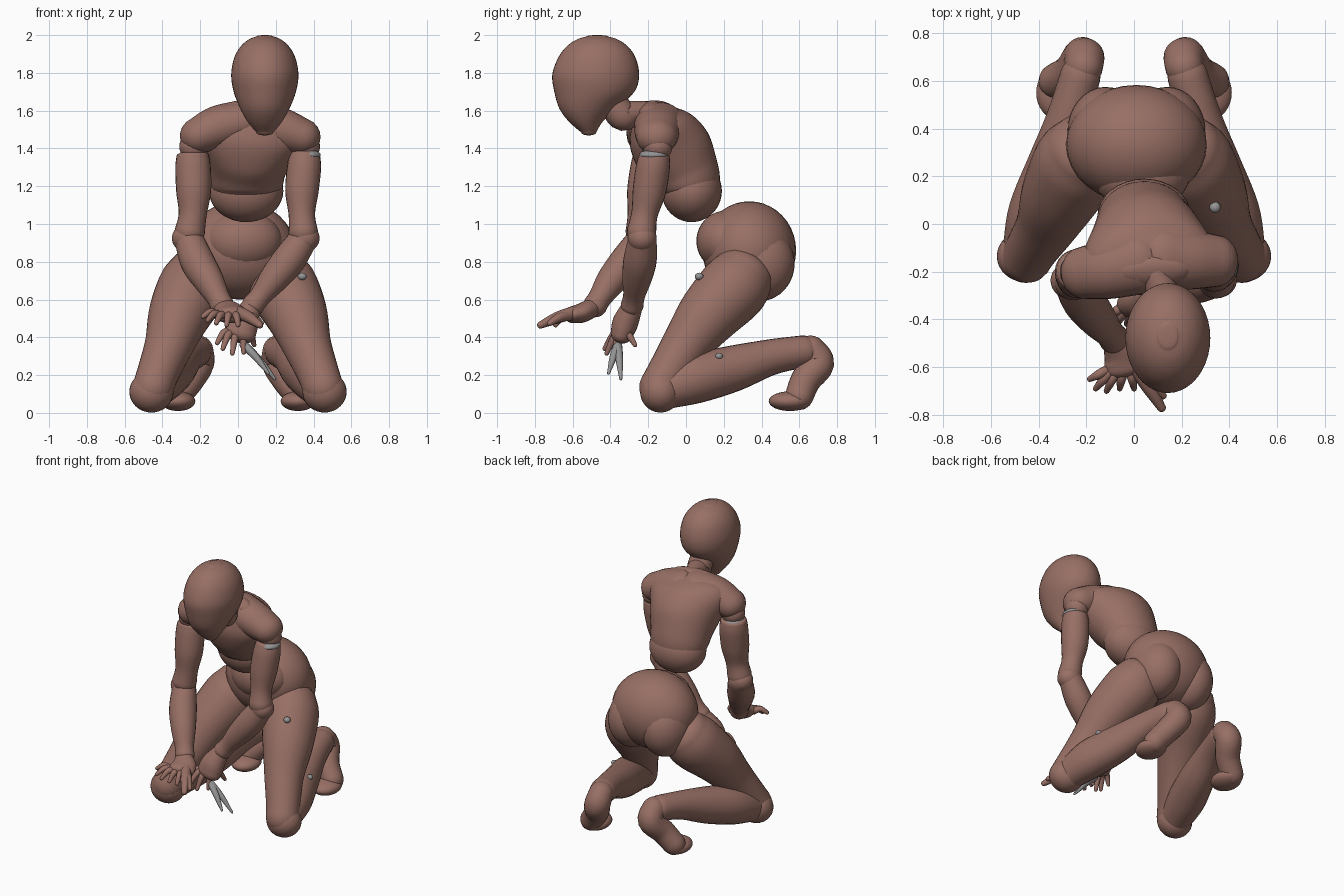
import bpy, bmesh, math
from mathutils import Vector


def material(name, rgb):
    m = bpy.data.materials.new(name)
    m.diffuse_color = (*rgb, 1)
    return m


SKIN = material("brown clay", (0.312, 0.160, 0.129))
GREY = material("grey metal", (0.30, 0.30, 0.30))


def finish(name, bm, mat):
    bmesh.ops.recalc_face_normals(bm, faces=bm.faces)
    me = bpy.data.meshes.new(name)
    bm.to_mesh(me)
    bm.free()
    me.materials.append(mat)
    for p in me.polygons:
        p.use_smooth = True
    ob = bpy.data.objects.new(name, me)
    bpy.context.collection.objects.link(ob)
    return ob


def ball(name, c, r, mat=SKIN):
    bm = bmesh.new()
    bmesh.ops.create_uvsphere(bm, u_segments=32, v_segments=20, radius=1)
    for v in bm.verts:
        v.co = Vector((c[i] + v.co[i] * r[i] for i in range(3)))
    return finish(name, bm, mat)


def spline(rows, n=5):
    """Catmull-Rom through rows of (x, y, z, ra, rb)."""
    out = []
    for i in range(len(rows) - 1):
        p0, p1 = rows[max(i - 1, 0)], rows[i]
        p2, p3 = rows[i + 1], rows[min(i + 2, len(rows) - 1)]
        for k in range(n):
            t = k / n
            out.append([0.5 * (2 * b + (c - a) * t + (2 * a - 5 * b + 4 * c - d) * t * t
                               + (3 * b - a - 3 * c + d) * t ** 3)
                        for a, b, c, d in zip(p0, p1, p2, p3)])
    out.append(list(rows[-1]))
    return out


def loft(name, rows, mat=SKIN, flat=False, cap=(1.0, 1.0), seg=24):
    """Round-ended tube of elliptical sections; flat keeps sections level."""
    rows = spline([r if len(r) == 5 else (*r, r[3]) for r in rows])
    pts = [Vector(r[:3]) for r in rows]
    rings = []
    last = len(rows) - 1
    for i, r in enumerate(rows):
        t = (pts[min(i + 1, last)] - pts[max(i - 1, 0)]).normalized()
        if flat:
            t = Vector((0, 0, 1))
        ref = Vector((1, 0, 0)) if abs(t.x) < 0.9 else Vector((0, 0, 1))
        u = (ref - t * ref.dot(t)).normalized()
        v = t.cross(u)
        ring = (pts[i], t, u, v, r[3], r[4])
        ends = [(math.sin(a), math.cos(a)) for a in (1.5, 1.25, 0.95, 0.65, 0.3)]
        depth = min(r[3], r[4])
        if i == 0:
            rings += [(pts[0] - t * depth * cap[0] * s, t, u, v, r[3] * c, r[4] * c) for s, c in ends]
        rings.append(ring)
        if i == last:
            rings += [(pts[i] + t * depth * cap[1] * s, t, u, v, r[3] * c, r[4] * c) for s, c in ends[::-1]]
    bm = bmesh.new()
    loops = []
    for p, t, u, v, a, b in rings:
        loops.append([bm.verts.new(p + u * a * math.cos(2 * math.pi * k / seg)
                                   + v * b * math.sin(2 * math.pi * k / seg)) for k in range(seg)])
    for l0, l1 in zip(loops, loops[1:]):
        for k in range(seg):
            bm.faces.new((l0[k], l0[(k + 1) % seg], l1[(k + 1) % seg], l1[k]))
    bm.faces.new(loops[0])
    bm.faces.new(loops[-1])
    return finish(name, bm, mat)


# head: egg with a pointed chin
loft("head", [(0.142, -0.515, 1.485, 0.045, 0.04), (0.142, -0.53, 1.54, 0.09, 0.088),
              (0.142, -0.52, 1.61, 0.13, 0.15), (0.142, -0.485, 1.70, 0.165, 0.212),
              (0.142, -0.478, 1.79, 0.178, 0.23), (0.142, -0.472, 1.88, 0.162, 0.205),
              (0.142, -0.47, 1.94, 0.128, 0.162), (0.142, -0.47, 1.977, 0.085, 0.108),
              (0.142, -0.47, 1.993, 0.045, 0.057)],
     flat=True, cap=(0.4, 0.16), seg=40)
loft("neck", [(0.09, -0.20, 1.59, 0.06), (0.12, -0.29, 1.585, 0.068),
              (0.135, -0.34, 1.575, 0.08), (0.14, -0.40, 1.67, 0.075)])

# torso leaning forward, with broad shoulder wings
loft("chest", [(0.043, 0.025, 1.12, 0.15, 0.125), (0.043, 0.018, 1.20, 0.192, 0.165),
               (0.045, -0.01, 1.28, 0.208, 0.185), (0.055, -0.065, 1.38, 0.24, 0.208),
               (0.065, -0.135, 1.485, 0.28, 0.185), (0.075, -0.175, 1.555, 0.25, 0.13),
               (0.08, -0.20, 1.605, 0.16, 0.07)], cap=(0.75, 0.6), seg=40)
ball("rib_ball", (0.043, 0.03, 1.175), (0.197, 0.16, 0.165))
loft("right_shoulder_wing", [(0.12, -0.14, 1.53, 0.115, 0.135), (0.24, -0.15, 1.495, 0.115, 0.125),
                             (0.34, -0.155, 1.462, 0.097, 0.11)])
loft("left_shoulder_wing", [(0.02, -0.16, 1.54, 0.115, 0.135), (-0.11, -0.19, 1.51, 0.115, 0.125),
                            (-0.21, -0.205, 1.468, 0.097, 0.11)])

# pelvis, belly and buttocks
ball("pelvis", (0.01, 0.335, 0.86), (0.295, 0.248, 0.26))
ball("belly", (0.03, 0.21, 0.91), (0.205, 0.155, 0.16))
for s in (-1, 1):
    ball("buttock", (0.01 + s * 0.13, 0.385, 0.79), (0.16, 0.19, 0.20))

# kneeling legs, mirrored
for s, side in ((1, "right"), (-1, "left")):
    def mx(rows):
        return [(s * r[0], *r[1:]) for r in rows]
    loft(side + "_thigh", mx([(0.20, 0.31, 0.74, 0.165), (0.24, 0.25, 0.66, 0.185),
                              (0.31, 0.12, 0.52, 0.165), (0.365, 0.0, 0.36, 0.13),
                              (0.42, -0.09, 0.22, 0.112), (0.45, -0.14, 0.135, 0.108)]),
         cap=(0.6, 1.0), seg=32)
    ball(side + "_knee", (s * 0.458, -0.135, 0.112), (0.117, 0.108, 0.11))
    loft(side + "_shin", mx([(0.445, -0.10, 0.125, 0.105), (0.405, 0.05, 0.18, 0.122, 0.13),
                             (0.335, 0.25, 0.235, 0.112, 0.122), (0.275, 0.45, 0.295, 0.09, 0.095),
                             (0.225, 0.62, 0.325, 0.085)]))
    loft(side + "_foot", mx([(0.21, 0.66, 0.33, 0.08), (0.212, 0.70, 0.262, 0.085),
                             (0.26, 0.635, 0.175, 0.08), (0.325, 0.60, 0.09, 0.075)]))
    ball(side + "_toes", (s * 0.318, 0.55, 0.062), (0.092, 0.112, 0.052))

# arms: the right hangs down, the left reaches forward
loft("right_upper_arm", [(0.355, -0.165, 1.365, 0.08), (0.35, -0.175, 1.30, 0.09),
                         (0.338, -0.195, 1.17, 0.088), (0.338, -0.22, 1.05, 0.07),
                         (0.345, -0.235, 0.96, 0.078)], cap=(0.25, 1))
loft("left_upper_arm", [(-0.24, -0.195, 1.365, 0.085), (-0.238, -0.20, 1.30, 0.094),
                        (-0.235, -0.22, 1.17, 0.092), (-0.24, -0.235, 1.05, 0.074),
                        (-0.255, -0.24, 0.96, 0.08)], cap=(0.25, 1))
ball("right_shoulder_ball", (0.358, -0.15, 1.41), (0.076, 0.078, 0.075))
ball("left_shoulder_ball", (-0.235, -0.20, 1.41), (0.076, 0.078, 0.075))
ball("right_elbow", (0.352, -0.232, 0.925), (0.08, 0.077, 0.075))
ball("left_elbow", (-0.268, -0.237, 0.925), (0.082, 0.077, 0.075))
loft("right_forearm", [(0.345, -0.23, 0.92, 0.075), (0.27, -0.243, 0.81, 0.088),
                       (0.19, -0.26, 0.71, 0.078), (0.12, -0.275, 0.62, 0.058),
                       (0.08, -0.285, 0.57, 0.06)])
loft("left_forearm", [(-0.26, -0.235, 0.92, 0.077), (-0.215, -0.315, 0.80, 0.09),
                      (-0.155, -0.395, 0.70, 0.08), (-0.105, -0.455, 0.61, 0.062),
                      (-0.085, -0.48, 0.57, 0.064)])

# hands with curved fingers
loft("left_palm", [(-0.08, -0.49, 0.56, 0.055, 0.05), (-0.045, -0.55, 0.53, 0.085, 0.052),
                   (-0.03, -0.60, 0.52, 0.092, 0.045)], cap=(0.6, 0.9))
loft("right_palm", [(0.07, -0.285, 0.56, 0.055), (0.03, -0.32, 0.48, 0.08, 0.068),
                    (0.01, -0.34, 0.42, 0.085, 0.06)], cap=(0.6, 0.8))


def finger(name, a, b, r=0.022, lift=0.022, mat=SKIN, tip=0.55):
    m = [(p + q) / 2 for p, q in zip(a, b)]
    m[2] += lift
    loft(name, [(*a, r), (*m, r * 0.9), (*b, r * tip)], mat, seg=12)


for tip in ((-0.185, -0.65, 0.51), (-0.16, -0.69, 0.49), (-0.115, -0.70, 0.475),
            (-0.06, -0.69, 0.465), (0.0, -0.69, 0.465)):
    finger("left_finger", (-0.04 + 0.5 * (tip[0] + 0.05), -0.61, 0.515), tip)
finger("left_thumb", (0.01, -0.60, 0.53), (0.115, -0.77, 0.465), 0.034, 0.005)
finger("left_fingertip", (0.03, -0.62, 0.515), (0.122, -0.72, 0.475), 0.028, 0.01)
for tip in ((-0.11, -0.39, 0.37), (-0.08, -0.43, 0.34), (-0.03, -0.42, 0.315),
            (0.03, -0.38, 0.32), (0.085, -0.27, 0.36)):
    finger("right_finger", (0.01 + 0.5 * tip[0], -0.345, 0.43), tip)

# grey claws in the right hand, small studs and the shoulder joints
for tip in ((0.195, -0.345, 0.18), (0.16, -0.41, 0.21), (0.11, -0.36, 0.27)):
    finger("claw", (0.03, -0.36, 0.36), tip, 0.022, 0.01, GREY, 0.35)
ball("thigh_stud", (0.34, 0.07, 0.722), (0.023, 0.023, 0.02), GREY)
ball("shin_stud", (0.445, 0.175, 0.30), (0.02, 0.02, 0.018), GREY)
ball("right_shoulder_joint", (0.37, -0.17, 1.365), (0.068, 0.075, 0.03), GREY)
ball("left_shoulder_joint", (-0.245, -0.195, 1.365), (0.068, 0.075, 0.03), GREY)
